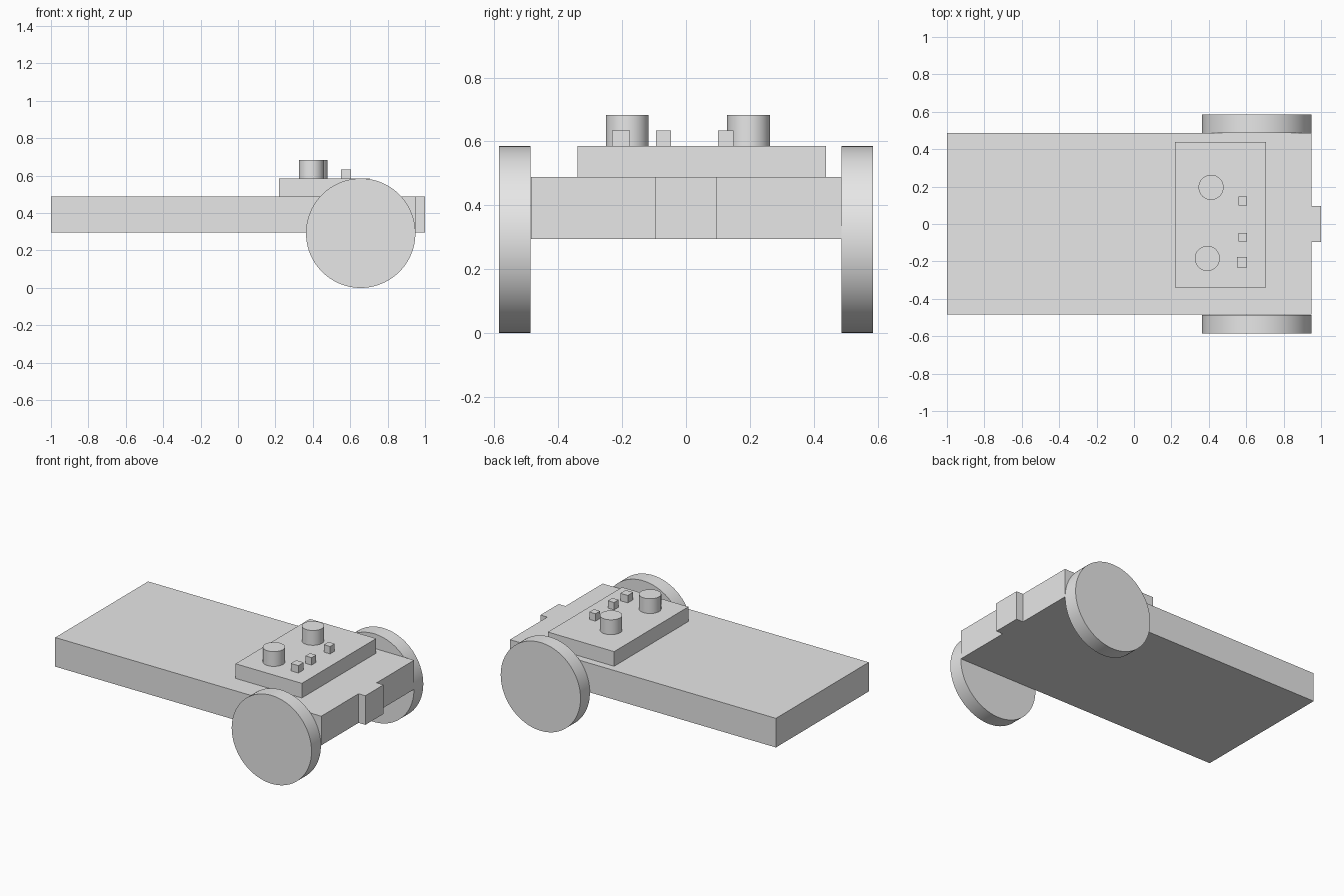
import bpy
import math

if "Cube" in bpy.data.objects:
    bpy.data.objects.remove(bpy.data.objects["Cube"], do_unlink=True)

# Single plain grey
grey = bpy.data.materials.new("light_grey")
grey.use_nodes = True
colour = (0.8, 0.8, 0.8, 1)
grey.diffuse_color = colour
grey.node_tree.nodes["Principled BSDF"].inputs["Base Color"].default_value = colour


def finish(name):
    obj = bpy.context.object
    obj.name = name
    obj.data.materials.append(grey)
    return obj


def box(name, x, y, z):
    """Box given by its (low, high) extent along each axis."""
    spans = (x, y, z)
    bpy.ops.mesh.primitive_cube_add(size=1, location=[(a + b) / 2 for a, b in spans])
    obj = finish(name)
    obj.scale = [b - a for a, b in spans]
    bpy.ops.object.transform_apply(location=False, rotation=False, scale=True)
    return obj


def disc(name, centre, radius, depth, rotation=(0, 0, 0)):
    bpy.ops.mesh.primitive_cylinder_add(vertices=96, radius=radius, depth=depth,
                                        location=centre, rotation=rotation)
    obj = finish(name)
    bpy.ops.object.shade_smooth_by_angle(angle=math.radians(30))
    return obj


BOTTOM, DECK, PANEL = 0.295, 0.488, 0.585

# Chassis slab and the tab on its end
box("chassis", (-1, 0.95), (-0.485, 0.487), (BOTTOM, DECK))
box("end_tab", (0.95, 1), (-0.095, 0.095), (BOTTOM, DECK))

# Raised control panel
box("control_panel", (0.22, 0.706), (-0.34, 0.438), (DECK, PANEL))

# Pair of wheels
for side, sign in (("right", -1), ("left", 1)):
    disc(side + "_wheel", (0.656, sign * 0.536, 0.2925), 0.2925, 0.098,
         (math.pi / 2, 0, 0))

# Round knobs on the panel
for name, x, y in (("back_knob", 0.412, 0.196), ("front_knob", 0.392, -0.184)):
    disc(name, (x, y, 0.634), 0.067, 0.098)

# Small square buttons
for name, x, y in (("back_button", (0.56, 0.605), (0.1, 0.148)),
                   ("middle_button", (0.56, 0.605), (-0.094, -0.047)),
                   ("front_button", (0.55, 0.605), (-0.232, -0.176))):
    box(name, x, y, (PANEL, 0.634))
